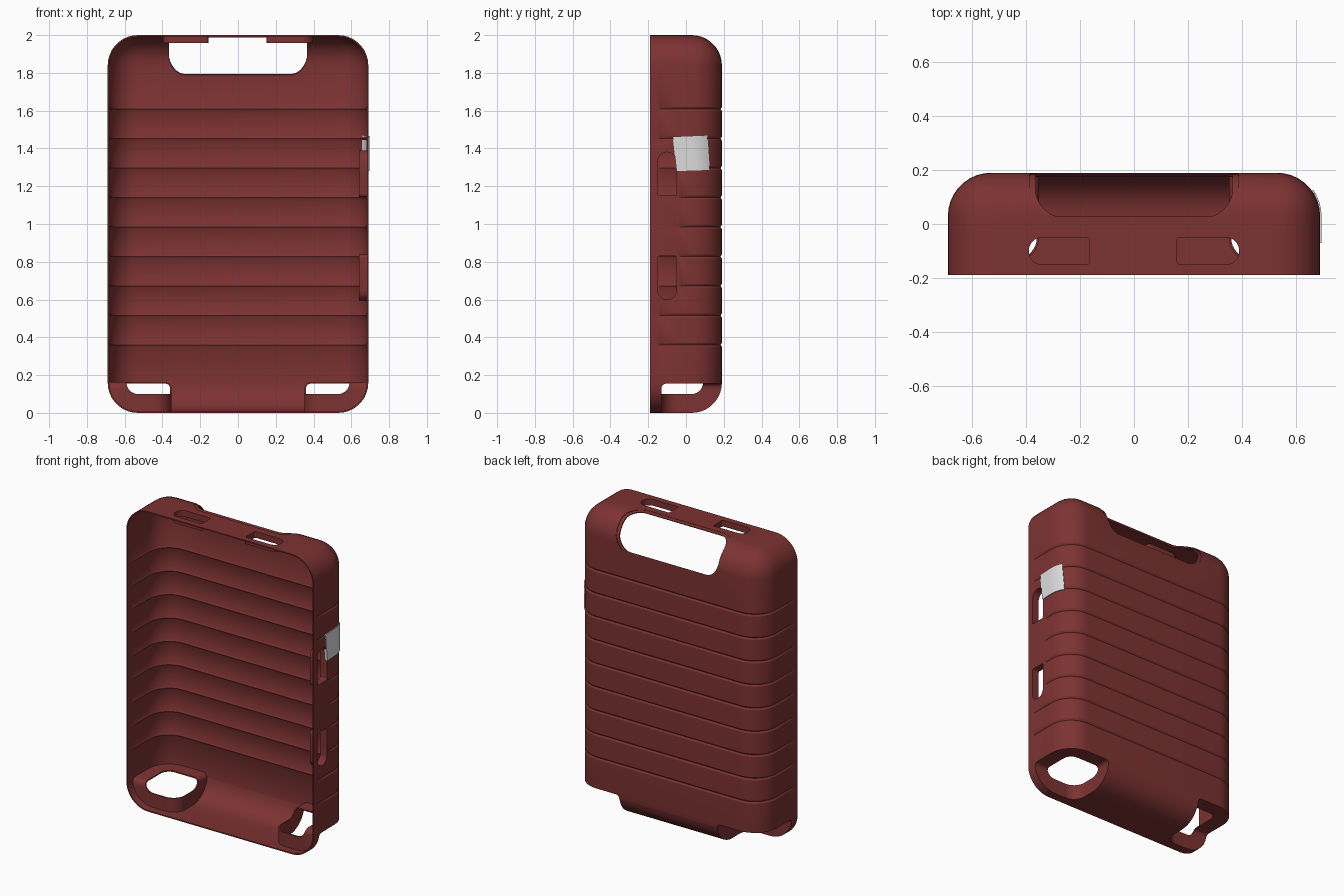
import bpy, bmesh, math
from mathutils import Vector, Matrix

if "Cube" in bpy.data.objects:
    bpy.data.objects.remove(bpy.data.objects["Cube"])

W, D, H, R, T = 0.69, 0.19, 2.0, 0.16, 0.008   # half width, half depth, height, corner radius, wall


def material(name, rgb):
    m = bpy.data.materials.new(name)
    m.diffuse_color = (*rgb, 1)
    m.use_nodes = True
    m.node_tree.nodes["Principled BSDF"].inputs["Base Color"].default_value = m.diffuse_color
    return m


RED = material("dark red plastic", (0.205, 0.032, 0.032))
WHITE = material("light grey label", (0.72, 0.72, 0.72))


def make(name, bm, mat=RED, recalc=True):
    if recalc:
        bmesh.ops.recalc_face_normals(bm, faces=bm.faces[:])
    me = bpy.data.meshes.new(name)
    bm.to_mesh(me)
    bm.free()
    me.materials.append(mat)
    ob = bpy.data.objects.new(name, me)
    bpy.context.collection.objects.link(ob)
    return ob


def apply_mod(ob, kind, **settings):
    bpy.context.view_layer.objects.active = ob
    mod = ob.modifiers.new(kind, kind)
    for k, v in settings.items():
        setattr(mod, k, v)
    bpy.ops.object.modifier_apply(modifier=mod.name)


def boolean(ob, tool, op):
    apply_mod(ob, 'BOOLEAN', object=tool, operation=op, solver='EXACT')
    bpy.data.objects.remove(tool)


def box_bm(lo, hi):
    lo, hi = Vector(lo), Vector(hi)
    bm = bmesh.new()
    bmesh.ops.create_cube(bm, size=1)
    for v in bm.verts:
        v.co = Vector(((lo[i] + hi[i]) / 2 + v.co[i] * (hi[i] - lo[i]) for i in range(3)))
    return bm


def bevel(bm, test, r, seg):
    edges = [e for e in bm.edges if test(e)]
    bmesh.ops.bevel(bm, geom=edges, offset=r, segments=seg, affect='EDGES', profile=0.5)


def body_bm(inset=0.0, front=-D):
    """Case volume with rounded sides and back, shrunk by inset."""
    bm = box_bm((-W + inset, front, inset), (W - inset, D - inset, H - inset))
    bevel(bm, lambda e: max(v.co.y for v in e.verts) > 0, R - inset, 9)
    return bm


def rect(x0, x1, y0, y1, radii, grow=0.0, n=8):
    """Rounded rectangle outline, radii in order bl, br, tr, tl."""
    x0, x1, y0, y1 = x0 - grow, x1 + grow, y0 - grow, y1 + grow
    pts = []
    for k, (x, y, sx, sy) in enumerate([(x0, y0, 1, 1), (x1, y0, -1, 1), (x1, y1, -1, -1), (x0, y1, 1, -1)]):
        r = radii[k] + grow
        for i in range(n + 1):
            a = math.pi * (1 + k / 2) + math.pi / 2 * i / n
            pts.append((x + sx * r + r * math.cos(a), y + sy * r + r * math.sin(a)))
    return pts


def frame(o, u, v, n):
    m = Matrix((u, v, n)).transposed().to_4x4()
    m.translation = o
    return m


def prism(name, mat, outline, d0, d1, hole=None):
    """Extrude an outline along the frame normal, optionally as a ring."""
    bm = bmesh.new()
    add = lambda pts, d: [bm.verts.new(mat @ Vector((x, y, d))) for x, y in pts]
    a, b = add(outline, d0), add(outline, d1)
    pairs = [(a, b)]
    if hole:
        c, d = add(hole, d0), add(hole, d1)
        pairs = [(a, b), (b, d), (d, c), (c, a)]
    else:
        bm.faces.new(a)
        bm.faces.new(b)
    for p, q in pairs:
        for i in range(len(p)):
            j = (i + 1) % len(p)
            bm.faces.new((p[i], p[j], q[j], q[i]))
    return make(name, bm)


# --- shell: open-fronted rounded box with pressed grooves
bm = body_bm()
bmesh.ops.delete(bm, geom=[f for f in bm.faces if f.normal.y < -0.9], context='FACES_ONLY')


def slice_at(co, no):
    bmesh.ops.bisect_plane(bm, geom=bm.verts[:] + bm.edges[:] + bm.faces[:], plane_co=co, plane_no=no, dist=1e-5)


for y in (-0.15, -0.135, -0.04, -0.025):
    slice_at((0, y, 0), (0, 1, 0))
grooves = [0.36 + 0.156 * i for i in range(9)]
for g in grooves:
    for dz in (-0.011, 0, 0.011):
        slice_at((0, 0, g + dz), (0, 0, 1))
bm.normal_update()
moves = []
for v in bm.verts:
    near_slot = v.co.x > 0.68 and v.co.y < -0.03 and 0.6 < v.co.z < 1.4
    if v.co.y > -0.14 and not near_slot and any(abs(v.co.z - g) < 1e-4 for g in grooves):
        moves.append((v, v.normal.copy()))
for v, n in moves:
    v.co -= n * 0.007
shell = make("case_shell", bm, recalc=False)
apply_mod(shell, 'SOLIDIFY', thickness=T, offset=-1)
parts = [shell]


# --- wheel wells at the two bottom back corners
def wheel_box(side, grow=0.0):
    b = box_bm((0.36 - grow, -0.13 - grow, -0.5), (1.2, 0.8, 0.155 + grow))
    bevel(b, lambda e: all(v.co.x < 0.5 and v.co.y < 0 for v in e.verts), 0.08 + grow, 8)
    bevel(b, lambda e: all(v.co.z > 0.1 for v in e.verts), 0.025 + grow, 4)
    for v in b.verts:
        v.co.x *= side
    return make("cutter", b)


for side, label in ((-1, "left"), (1, "right")):
    boolean(shell, wheel_box(side), 'DIFFERENCE')
    well = wheel_box(side, T)
    well.name = "wheel_well_" + label
    boolean(well, wheel_box(side), 'DIFFERENCE')
    boolean(well, make("cutter", body_bm(0.001)), 'INTERSECT')
    boolean(well, make("cutter", body_bm(0.1, -0.6)), 'DIFFERENCE')
    parts.append(well)

# --- latch slots: two on top, two on the right side, each with a deep rim
X, Y, Z = Vector((1, 0, 0)), Vector((0, 1, 0)), Vector((0, 0, 1))
top, right = frame((0, 0, H), X, Y, Z), frame((W, 0, 0), Y, Z, X)
s, r = 0.01, 0.049
slots = [
    ("top_slot_left", top, (-0.39, -0.165, -0.15, -0.05, (r, s, s, r)), 0.042),
    ("top_slot_right", top, (0.16, 0.39, -0.15, -0.05, (s, r, r, s)), 0.042),
    ("side_slot_lower", right, (-0.15, -0.05, 0.6, 0.83, (r, r, s, s)), 0.05),
    ("side_slot_upper", right, (-0.15, -0.05, 1.15, 1.38, (s, s, r, r)), 0.05),
]
for name, m, shape, depth in slots:
    boolean(shell, prism("cutter", m, rect(*shape), -0.1, 0.1), 'DIFFERENCE')
    parts.append(prism(name + "_rim", m, rect(*shape, grow=T), -depth, -0.001, rect(*shape)))

# --- handle opening across the top back edge, cut on the slant, with a thin lip
v = Vector((0, 0.19, -0.23)).normalized()
n = Vector((0, 0.23, 0.19)).normalized()
slant = frame((0, 0.095, 1.885), X, v, n)
opening = (-0.388, 0.388, -0.15, 0.15, (0.11,) * 4)
boolean(shell, prism("cutter", slant, rect(*opening), -0.15, 0.3), 'DIFFERENCE')
lip = prism("handle_lip", slant, rect(*opening, grow=0.006), -0.14, 0.28, rect(*opening, grow=-0.022))
boolean(lip, make("cutter", body_bm(0.004)), 'INTERSECT')
boolean(lip, make("cutter", body_bm(0.012, -0.6)), 'DIFFERENCE')
parts.append(lip)

# --- label wrapped round the right back edge, slightly crooked
bm = bmesh.new()
cols = []
N = 14
for i in range(N + 1):
    t = i / N
    col = []
    for y, z in ((-0.05 + 0.172 * t, 1.28 + 0.006 * t), (-0.07 + 0.18 * t, 1.46 + 0.008 * t)):
        c = D - R
        x = W if y < c else W - R + math.sqrt(R * R - (y - c) ** 2)
        col.append(bm.verts.new((x - 0.003, y, z)))
    cols.append(col)
for a, b in zip(cols, cols[1:]):
    bm.faces.new((a[0], b[0], b[1], a[1]))
label = make("side_label", bm, WHITE)
apply_mod(label, 'SOLIDIFY', thickness=0.016, offset=0)
parts.append(label)

# --- smooth shading with sharp edges kept
bpy.ops.object.select_all(action='DESELECT')
for ob in parts:
    ob.select_set(True)
bpy.context.view_layer.objects.active = shell
bpy.ops.object.shade_smooth_by_angle(angle=math.radians(30))
